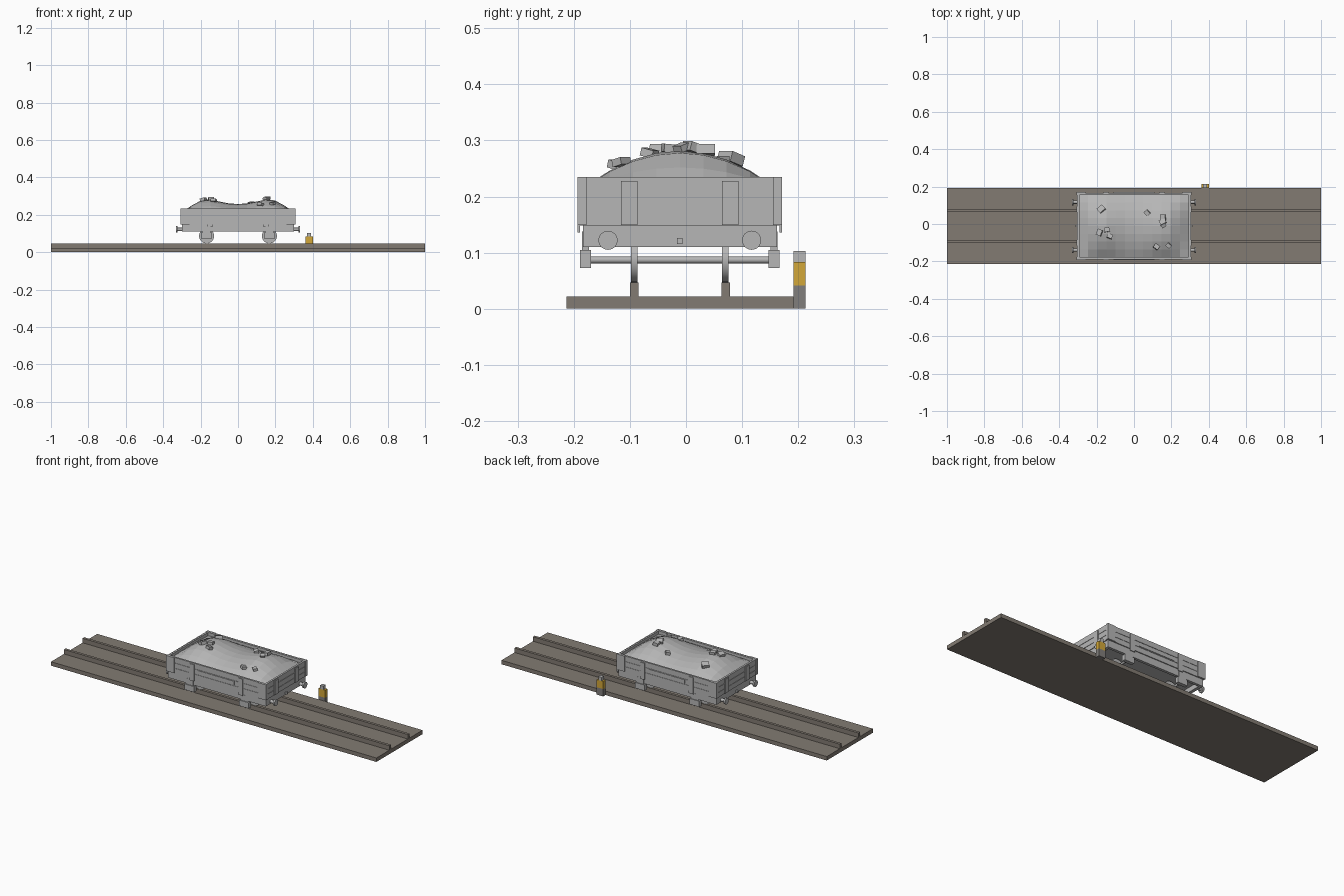
import bpy, bmesh, math, random
from mathutils import Matrix, Vector

if "Cube" in bpy.data.objects:
    bpy.data.objects.remove(bpy.data.objects["Cube"])

random.seed(4)
CY = -0.011  # centre line of the track and wagon


def material(name, rgb):
    m = bpy.data.materials.new(name)
    m.diffuse_color = (*rgb, 1)
    m.use_nodes = True
    m.node_tree.nodes["Principled BSDF"].inputs["Base Color"].default_value = m.diffuse_color
    return m


GREY = material("light_grey", (0.47, 0.47, 0.47))
BROWN = material("ballast_brown", (0.225, 0.198, 0.17))
DARK = material("post_grey", (0.22, 0.21, 0.20))
YELLOW = material("post_yellow", (0.65, 0.39, 0.04))


def finish(name, bm, mat, smooth=False):
    bmesh.ops.recalc_face_normals(bm, faces=bm.faces)
    me = bpy.data.meshes.new(name)
    bm.to_mesh(me)
    bm.free()
    me.materials.append(mat)
    ob = bpy.data.objects.new(name, me)
    bpy.context.collection.objects.link(ob)
    if smooth:
        bpy.context.view_layer.objects.active = ob
        ob.select_set(True)
        bpy.ops.object.shade_smooth_by_angle(angle=math.radians(35))
        ob.select_set(False)
    return ob


def add_box(bm, x0, x1, y0, y1, z0, z1):
    mat = Matrix.Translation(((x0 + x1) / 2, (y0 + y1) / 2, (z0 + z1) / 2))
    mat = mat @ Matrix.Diagonal((x1 - x0, y1 - y0, z1 - z0, 1))
    bmesh.ops.create_cube(bm, size=1, matrix=mat)


def boxes(name, mat, dims):
    bm = bmesh.new()
    for d in dims:
        add_box(bm, *d)
    return finish(name, bm, mat)


def sym(a, b, s):
    """Interval a..b mirrored to side s, kept in rising order."""
    return (a, b) if s > 0 else (-b, -a)


def yside(a, b, s):
    lo, hi = sym(a, b, s)
    return CY + lo, CY + hi


def cylinder(name, mat, center, axis, r, length, n=24):
    bm = bmesh.new()
    rot = Vector((0, 0, 1)).rotation_difference(Vector(axis)).to_matrix().to_4x4()
    bmesh.ops.create_cone(bm, cap_ends=True, segments=n, radius1=r, radius2=r,
                          depth=length, matrix=Matrix.Translation(center) @ rot)
    return finish(name, bm, mat, True)


# Track bed and the two rails
boxes("track_bed", BROWN, [(-1, 1, -0.213, 0.192, 0, 0.022)])
boxes("rails", BROWN, [(-1, 1, *yside(0.074, 0.089, s), 0.022, 0.047) for s in (-1, 1)])

# Marker post beside the track
boxes("post_base", DARK, [(0.36, 0.40, 0.192, 0.213, 0, 0.041)])
boxes("post_band", YELLOW, [(0.36, 0.40, 0.192, 0.213, 0.041, 0.083)])
boxes("post_cap", GREY, [(0.37, 0.39, 0.192, 0.213, 0.083, 0.103)])

# Wagon chassis: floor, side beams and end beams
boxes("wagon_floor", GREY, [(-0.298, 0.298, CY - 0.17, CY + 0.17, 0.136, 0.15)])
boxes("side_beams", GREY, [(-0.298, 0.298, *yside(0.158, 0.173, s), 0.11, 0.148) for s in (-1, 1)])
boxes("end_beams", GREY, [(*sym(0.283, 0.3, s), CY - 0.173, CY + 0.173, 0.11, 0.148) for s in (-1, 1)])

# Planked walls, with narrow recessed joints between the boards
L, W = 0.304, 0.178
planks = []
for s in (-1, 1):
    planks.append((-L + 0.002, L - 0.002, *yside(W - 0.012, W - 0.002, s), 0.148, 0.234))
    planks.append((*sym(L - 0.012, L - 0.002, s), CY - W + 0.012, CY + W - 0.012, 0.148, 0.234))
    for k in range(3):
        z = 0.148 + k * 0.029
        planks.append((-L, L, *yside(W - 0.004, W, s), z, z + 0.027 + 0.002 * (k == 2)))
        planks.append((*sym(L - 0.004, L, s), CY - W + 0.004, CY + W - 0.004, z,
                       z + 0.027 + 0.002 * (k == 2)))
boxes("wagon_walls", GREY, planks)

# Upright straps, corner plates and the side doors
straps = []
for s in (-1, 1):
    for y in (-0.09, 0.09):
        straps.append((*sym(L, L + 0.004, s), CY + y - 0.015, CY + y + 0.015, 0.149, 0.228))
    for x in (-0.15, 0.15):
        straps.append((x - 0.014, x + 0.014, *yside(W, W + 0.004, s), 0.136, 0.228))
    for e in (-1, 1):
        straps.append((*sym(L - 0.045, L + 0.003, e), *yside(W, W + 0.004, s), 0.149, 0.235))
        straps.append((*sym(L, L + 0.003, e), *yside(W - 0.012, W, s), 0.149, 0.235))
    straps.append((-0.11, 0.11, *yside(W, W + 0.003, s), 0.18, 0.202))
boxes("wall_straps", GREY, straps)

# Wheelsets with axle boxes and their hangers
for x in (-0.168, 0.168):
    cylinder("axle", GREY, (x, CY, 0.087), (0, 1, 0), 0.006, 0.35, 16)
    for s in (-1, 1):
        cylinder("wheel", GREY, (x, CY + 0.081 * s, 0.087), (0, 1, 0), 0.040, 0.012, 28)
        boxes("axle_box", GREY, [
            (x - 0.03, x + 0.03, *yside(0.158, 0.178, s), 0.073, 0.105),
            (x - 0.022, x + 0.022, *yside(0.162, 0.174, s), 0.10, 0.138)])

# Buffers and coupling hooks at both ends
for e in (-1, 1):
    for s in (-1, 1):
        y = CY + 0.128 * s
        cylinder("buffer_stem", GREY, (0.311 * e, y, 0.122), (1, 0, 0), 0.009, 0.03, 16)
        cylinder("buffer_head", GREY, (0.328 * e, y, 0.122), (1, 0, 0), 0.017, 0.009, 24)
    boxes("coupling_hook", GREY, [(*sym(0.295, 0.312, e), CY - 0.005, CY + 0.005, 0.115, 0.126)])

# Heaped load: a faceted sheet with two humps along its length
RIDGE = [(0, 0.043), (0.05, 0.046), (0.1, 0.056), (0.15, 0.067), (0.2, 0.062), (0.25, 0.034), (0.3, 0.0)]


def load_height(x, y):
    ax = min(abs(x), 0.299)
    i = int(ax / 0.05)
    (xa, ha), (xb, hb) = RIDGE[i], RIDGE[i + 1]
    h = ha + (hb - ha) * (ax - xa) / (xb - xa)
    return 0.215 + h * (1 - (y / 0.172) ** 2)


bm = bmesh.new()
bmesh.ops.create_grid(bm, x_segments=12, y_segments=8, size=1)
for v in bm.verts:
    x, y = v.co.x * 0.294, v.co.y * 0.167
    v.co = (x, CY + y, load_height(x, y))
load = finish("heaped_load", bm, GREY)

# Loose lumps scattered over the load
LUMPS = [(-0.175, 0.08, 0.034), (-0.185, -0.045, 0.03), (-0.145, -0.03, 0.026), (-0.13, -0.065, 0.026),
         (0.07, 0.06, 0.026), (0.155, 0.035, 0.03), (0.153, 0.012, 0.03), (0.157, -0.008, 0.022),
         (0.12, -0.122, 0.026), (0.185, -0.115, 0.024)]
bm = bmesh.new()
for x, y, size in LUMPS:
    rot = Matrix.Rotation(random.uniform(0, 3), 4, 'Z') @ Matrix.Rotation(random.uniform(-0.4, 0.4), 4, 'X')
    pos = Matrix.Translation((x, y, load_height(x, y - CY) + 0.006))
    bmesh.ops.create_cube(bm, size=size, matrix=pos @ rot @ Matrix.Diagonal((1.1, 0.9, 0.55, 1)))
finish("loose_lumps", bm, GREY)
